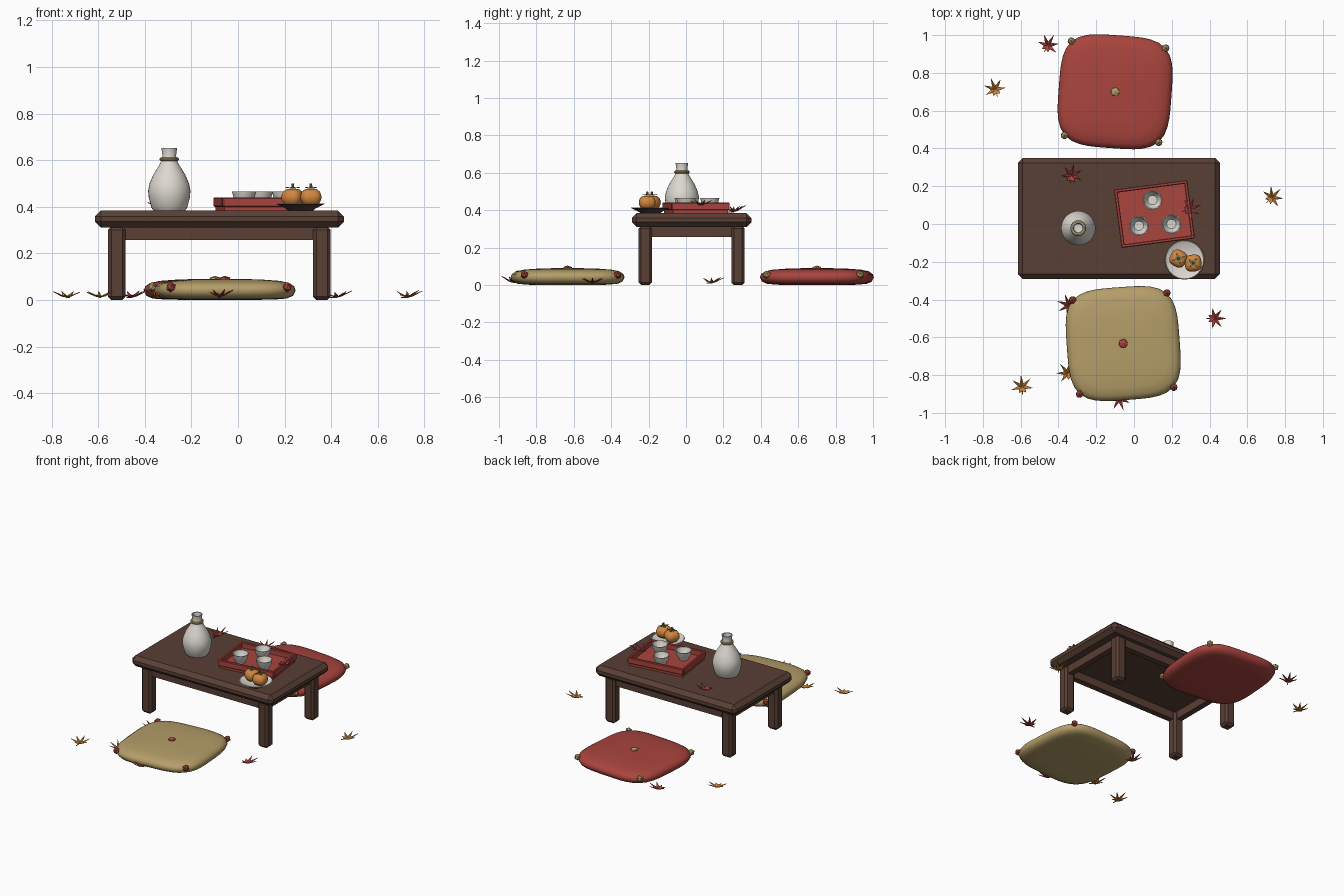
import bpy, bmesh, math, random
from mathutils import Matrix, Vector

if "Cube" in bpy.data.objects:
    bpy.data.objects.remove(bpy.data.objects["Cube"])
random.seed(4)

def mat(name, c):
    m = bpy.data.materials.new(name)
    m.diffuse_color = (*c, 1)
    m.use_nodes = True
    m.node_tree.nodes["Principled BSDF"].inputs["Base Color"].default_value = m.diffuse_color
    return m

WOOD = mat("dark wood", (0.10, 0.050, 0.036))
RED = mat("brick red", (0.40, 0.058, 0.048))
TAN = mat("straw tan", (0.46, 0.34, 0.14))
WHITE = mat("pale ceramic", (0.72, 0.69, 0.63))
ORANGE = mat("persimmon orange", (0.64, 0.24, 0.05))
AMBER = mat("amber leaf", (0.58, 0.23, 0.05))
GREEN = mat("olive green", (0.20, 0.19, 0.06))
DARK = mat("dark glaze", (0.06, 0.045, 0.04))

def finish(name, bm, m, loc=(0, 0, 0), rot=0, smooth=None):
    bmesh.ops.recalc_face_normals(bm, faces=bm.faces)
    me = bpy.data.meshes.new(name)
    bm.to_mesh(me)
    bm.free()
    me.materials.append(m)
    o = bpy.data.objects.new(name, me)
    bpy.context.collection.objects.link(o)
    o.location, o.rotation_euler = loc, (0, 0, rot)
    if smooth:
        bpy.ops.object.select_all(action='DESELECT')
        o.select_set(True)
        bpy.context.view_layer.objects.active = o
        bpy.ops.object.shade_smooth_by_angle(angle=math.radians(smooth))
    return o

def box(name, size, loc, m, bevel=0.0, rot=0):
    bm = bmesh.new()
    bmesh.ops.create_cube(bm, size=1, matrix=Matrix.Diagonal((*size, 1)))
    if bevel:
        bmesh.ops.bevel(bm, geom=bm.edges[:], offset=bevel, segments=1, affect='EDGES')
    return finish(name, bm, m, loc, rot)

def lathe(name, prof, m, loc, n=32, rot=0, shape=lambda a: 1, smooth=40):
    """Revolve (radius, z) points; shape(angle) varies the plan outline."""
    bm = bmesh.new()
    rings = []
    for r, z in prof:
        if r == 0:
            rings.append([bm.verts.new((0, 0, z))] * n)
        else:
            rings.append([bm.verts.new((r * shape(a) * math.cos(a), r * shape(a) * math.sin(a), z))
                          for a in (2 * math.pi * i / n for i in range(n))])
    for p, q in zip(rings, rings[1:]):
        for i in range(n):
            j = (i + 1) % n
            bm.faces.new(dict.fromkeys((p[i], p[j], q[j], q[i])))
    return finish(name, bm, m, loc, rot, smooth)

def knob(name, r, loc, m, squash=1):
    bm = bmesh.new()
    bmesh.ops.create_icosphere(bm, subdivisions=1, radius=r, matrix=Matrix.Diagonal((1, 1, squash, 1)))
    return finish(name, bm, m, loc)

def star(name, tips, inner, m, loc, rot, thick, curl):
    """Pointed leaf from (angle in degrees, length) tips, its lobes curling by curl(r)."""
    bm = bmesh.new()
    c = bm.verts.new((0, 0, 0))
    ring = []
    for k, (a, r) in enumerate(tips):
        b = tips[(k + 1) % len(tips)][0] + (360 if k == len(tips) - 1 else 0)
        for ang, rad in ((a, r), ((a + b) / 2, inner)):
            t = math.radians(ang)
            ring.append(bm.verts.new((rad * math.cos(t), rad * math.sin(t), curl(rad))))
    for i, v in enumerate(ring):
        bm.faces.new((c, v, ring[(i + 1) % len(ring)]))
    o = finish(name, bm, m, loc, rot)
    s = o.modifiers.new("thickness", 'SOLIDIFY')
    s.thickness = thick
    return o

# Low table: chamfered top, four legs, four aprons
TX, TY = -0.08, 0.03
box("table_top", (1.07, 0.64, 0.074), (TX, TY, 0.347), WOOD, 0.026)
for sx in (-1, 1):
    for sy in (-1, 1):
        box("table_leg", (0.075, 0.072, 0.315), (TX + sx * 0.44, TY + sy * 0.248, 0.1575), WOOD, 0.014)
    box("side_apron", (0.04, 0.44, 0.06), (TX + sx * 0.44, TY, 0.287), WOOD)
    box("long_apron", (0.82, 0.04, 0.06), (TX, TY + sx * 0.248, 0.287), WOOD)

# Cushions: superellipse plan, soft profile, corner knobs and a centre button
def superellipse(a, n=3.8):
    return (abs(math.cos(a)) ** n + abs(math.sin(a)) ** n) ** (-1 / n)

PAD = [(0, 0), (0.20, 0.001), (0.262, 0.006), (0.288, 0.018), (0.299, 0.04), (0.293, 0.058),
       (0.272, 0.073), (0.23, 0.082), (0.15, 0.088), (0.06, 0.09), (0, 0.09)]

def cushion(name, x, y, rot, m, trim):
    lathe(name, PAD, m, (x, y, 0), 48, rot, superellipse, 60)
    knob(name + "_button", 0.027, (x, y, 0.09), trim, 0.5)
    for k in range(4):
        a = rot + math.pi / 4 + k * math.pi / 2
        knob(name + "_corner_knob", 0.022, (x + 0.354 * math.cos(a), y + 0.354 * math.sin(a), 0.055), trim)

cushion("back_cushion", -0.10, 0.70, math.radians(-4.2), RED, TAN)
cushion("front_cushion", -0.057, -0.633, math.radians(4.2), TAN, RED)

# Bottle with a tied cord
BX, BY, TOP = -0.295, -0.022, 0.384
lathe("bottle", [(0, 0), (0.068, 0), (0.077, 0.012), (0.088, 0.055), (0.091, 0.085), (0.085, 0.115),
                 (0.068, 0.155), (0.046, 0.19), (0.034, 0.212), (0.029, 0.235), (0.033, 0.262), (0.034, 0.268),
                 (0.027, 0.268), (0.023, 0.24), (0, 0.235)], WHITE, (BX, BY, TOP))
lathe("bottle_cord", [(0.034 + 0.008 * math.cos(t), 0.22 + 0.008 * math.sin(t))
                      for t in (i * math.pi / 4 for i in range(9))], TAN, (BX, BY, TOP), 16)

# Tray: floor and four rim bars
CX, CY, TR = 0.108, 0.053, math.radians(7.5)
def on_tray(u, v, z):
    return (CX + u * math.cos(TR) - v * math.sin(TR), CY + u * math.sin(TR) + v * math.cos(TR), z)

box("tray_floor", (0.375, 0.295, 0.02), (CX, CY, 0.394), RED, rot=TR)
for s in (-1, 1):
    box("tray_long_rim", (0.39, 0.018, 0.04), on_tray(0, s * 0.147, 0.42), RED, 0.004, TR)
    box("tray_short_rim", (0.018, 0.29, 0.04), on_tray(s * 0.187, 0, 0.42), RED, 0.004, TR)

# Cups
for x, y in ((0.098, 0.127), (0.026, -0.01), (0.198, 0.0)):
    lathe("cup", [(0, 0), (0.028, 0), (0.03, 0.008), (0.044, 0.03), (0.052, 0.062), (0.047, 0.062),
                  (0.038, 0.03), (0.025, 0.014), (0, 0.012)], WHITE, (x, y, 0.404), 24)

# Dish: pale inside, dark outside
PX, PY = 0.268, -0.19
dish = lathe("dish", [(0, 0), (0.055, 0), (0.06, 0.006), (0.104, 0.028), (0.1, 0.031),
                      (0.06, 0.014), (0, 0.012)], WHITE, (PX, PY, TOP), 32)
dish.data.materials.append(DARK)
for f in dish.data.polygons:
    if f.normal.z < 0.1:
        f.material_index = 1

# Persimmons: four soft lobes, leafy cap and stem
def lobed(a):
    return 1 + 0.05 * math.cos(4 * a)

for x, y, r in ((0.235, -0.183, 0.3), (0.313, -0.207, 0.9)):
    body = [(0, 0.004), (0.02, 0), (0.036, 0.01), (0.046, 0.028), (0.047, 0.044), (0.041, 0.062),
            (0.027, 0.073), (0.012, 0.074), (0, 0.071)]
    lathe("persimmon", body, ORANGE, (x, y, 0.402), 32, r, lobed, 60)
    star("persimmon_cap", [(k * 90, 0.033) for k in range(4)], 0.013, GREEN, (x, y, 0.479), r, 0.003,
         lambda q: 0.003 if q > 0.02 else 0)
    lathe("persimmon_stem", [(0, 0), (0.007, 0), (0.005, 0.022), (0, 0.022)], GREEN, (x, y, 0.478), 8)

# Fallen maple leaves: five long lobes, two short ones and a stalk
LOBES = [(0, 0.066), (50, 0.062), (100, 0.058), (148, 0.036), (212, 0.036), (260, 0.058), (310, 0.062)]
for x, y, z, deg, m in (
        (-0.456, 0.945, 0.01, 60, RED), (-0.736, 0.712, 0.01, 110, AMBER),
        (0.73, 0.14, 0.01, 45, AMBER), (0.425, -0.50, 0.01, 0, RED),
        (-0.593, -0.863, 0.01, 95, AMBER), (-0.35, -0.79, 0.01, 130, AMBER),
        (-0.345, -0.43, 0.01, 160, RED), (-0.078, -0.925, 0.012, 290, RED),
        (-0.33, 0.255, 0.39, 80, RED), (0.295, 0.08, 0.425, 20, RED)):
    h = random.uniform(0.026, 0.036)
    rot = math.radians(deg)
    star("maple_leaf", LOBES, 0.022, m, (x, y, z), rot, 0.003, lambda q: h * (q / 0.066) ** 1.6)
    box("leaf_stalk", (0.04, 0.004, 0.004), (x - 0.02 * math.cos(rot), y - 0.02 * math.sin(rot), z), m, rot=rot)
